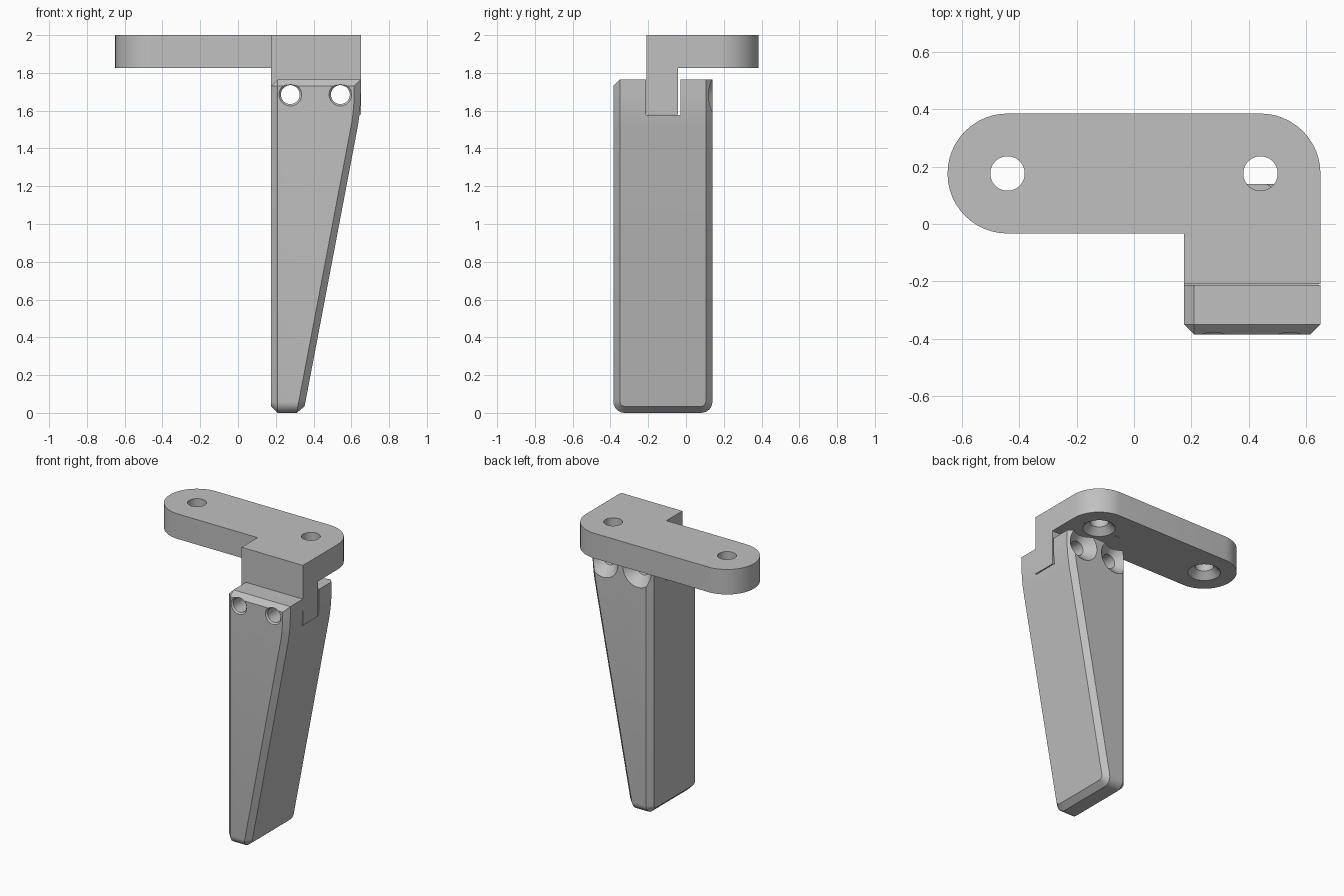
import bpy
import bmesh
from math import radians, sin, cos
from mathutils import Matrix, Vector

cube = bpy.data.objects.get("Cube")
if cube:
    bpy.data.objects.remove(cube, do_unlink=True)

grey = bpy.data.materials.new("light grey")
grey.use_nodes = True
grey.diffuse_color = (0.53, 0.53, 0.53, 1)
grey.node_tree.nodes["Principled BSDF"].inputs["Base Color"].default_value = (0.53, 0.53, 0.53, 1)

TOP, PLATE_BOTTOM = 2.0, 1.825
LEG_TOP, SLOT_FLOOR = 1.765, 1.58
LEFT, RIGHT = 0.175, 0.65
FRONT, BACK = -0.385, 0.14
CHAMFER = 0.035


def make_object(name, bm):
    bmesh.ops.recalc_face_normals(bm, faces=bm.faces)
    mesh = bpy.data.meshes.new(name)
    bm.to_mesh(mesh)
    bm.free()
    mesh.materials.append(grey)
    obj = bpy.data.objects.new(name, mesh)
    bpy.context.collection.objects.link(obj)
    return obj


def prism(points, direction):
    """Extrude a closed outline along a direction."""
    bm = bmesh.new()
    face = bm.faces.new([bm.verts.new(p) for p in points])
    result = bmesh.ops.extrude_face_region(bm, geom=[face])
    verts = [v for v in result["geom"] if isinstance(v, bmesh.types.BMVert)]
    bmesh.ops.translate(bm, verts=verts, vec=direction)
    bmesh.ops.recalc_face_normals(bm, faces=bm.faces)
    return bm


def box(name, lo, hi):
    outline = [(lo[0], lo[1], lo[2]), (hi[0], lo[1], lo[2]),
               (hi[0], hi[1], lo[2]), (lo[0], hi[1], lo[2])]
    return make_object(name, prism(outline, (0, 0, hi[2] - lo[2])))


def round_cutter(profile, origin, axis, sides=48):
    """Turned solid from (distance, radius) pairs along an axis."""
    bm = bmesh.new()
    rings = []
    for d, r in profile:
        rings.append([bm.verts.new((r * cos(radians(360 * i / sides)),
                                    r * sin(radians(360 * i / sides)), d))
                      for i in range(sides)])
    for a, b in zip(rings, rings[1:]):
        for i in range(sides):
            j = (i + 1) % sides
            bm.faces.new((a[i], a[j], b[j], b[i]))
    bm.faces.new(rings[0])
    bm.faces.new(rings[-1])
    turn = Vector((0, 0, 1)).rotation_difference(Vector(axis)).to_matrix().to_4x4()
    bm.transform(Matrix.Translation(origin) @ turn)
    return make_object("cutter", bm)


def combine(obj, other, operation):
    mod = obj.modifiers.new("combine", "BOOLEAN")
    mod.operation = operation
    mod.solver = "EXACT"
    mod.object = other
    bpy.context.view_layer.objects.active = obj
    bpy.ops.object.modifier_apply(modifier=mod.name)
    bpy.data.objects.remove(other, do_unlink=True)


def arc(cx, cy, r, start, end, steps):
    angles = [radians(start + (end - start) * i / steps) for i in range(steps + 1)]
    return [(cx + r * cos(a), cy + r * sin(a), PLATE_BOTTOM) for a in angles]


# Bracket: rounded mounting plate with a side arm and a downward tongue
R, MID = 0.209, 0.176
outline = [(LEFT, -0.21, PLATE_BOTTOM), (RIGHT, -0.21, PLATE_BOTTOM)]
outline += arc(RIGHT - R, MID, R, 0, 90, 12)
outline += arc(-RIGHT + R, MID, R, 90, 270, 24)
outline.append((LEFT, MID - R, PLATE_BOTTOM))
bracket = make_object("mounting_bracket", prism(outline, (0, 0, TOP - PLATE_BOTTOM)))
tongue = box("tongue", (LEFT, -0.21, SLOT_FLOOR), (RIGHT, -0.042, 1.9))
combine(bracket, tongue, "UNION")

# Countersunk mounting holes, wide at the underside
for x in (-RIGHT + R, RIGHT - R):
    sink = [(-0.02, 0.125), (0.045, 0.06), (0.3, 0.06)]
    combine(bracket, round_cutter(sink, (x, MID, PLATE_BOTTOM), (0, 0, 1)), "DIFFERENCE")

# Leg: tapered block with a softened bend in its sloping side
foot, bend, shoulder = Vector((0.346, 0)), Vector((RIGHT, 1.6)), Vector((RIGHT, 1.7))
before = bend + (foot - bend).normalized() * 0.1
soft = []
for i in range(7):
    t = i / 6
    soft.append(before * (1 - t) ** 2 + bend * 2 * t * (1 - t) + shoulder * t * t)
side = [Vector((LEFT, 0)), foot] + soft + [Vector((RIGHT, LEG_TOP)), Vector((LEFT, LEG_TOP))]
bm = prism([(p.x, FRONT, p.y) for p in side], (0, BACK - FRONT, 0))

# Round the two bottom corners
corners = [e for e in bm.edges
           if all(v.co.z < 0.001 for v in e.verts)
           and abs(e.verts[0].co.y - e.verts[1].co.y) < 0.001]
bmesh.ops.bevel(bm, geom=corners, offset=0.06, segments=6, profile=0.5, affect="EDGES")
bm.normal_update()


def is_side(face):
    return abs(face.normal.x) > 0.9


# Chamfer around both side faces and along the top front edge
chamfered = []
for e in bm.edges:
    centre = (e.verts[0].co + e.verts[1].co) / 2
    on_top = all(v.co.z > LEG_TOP - 0.001 for v in e.verts)
    if on_top:
        if centre.x < LEFT + 0.01 or centre.y < FRONT + 0.01:
            chamfered.append(e)
    elif sum(is_side(f) for f in e.link_faces) == 1:
        chamfered.append(e)
bmesh.ops.bevel(bm, geom=chamfered, offset=CHAMFER, segments=1, affect="EDGES")
leg = make_object("tapered_leg", bm)

# Slot that takes the tongue
slot = box("slot_cutter", (0, -0.212, SLOT_FLOOR - 0.002), (1, -0.03, 2))
combine(leg, slot, "DIFFERENCE")

# Two cross bolt holes, eased at the front and deeply countersunk at the back
length = BACK - FRONT
bore = [(-0.02, 0.08), (0.01, 0.05), (length - 0.063, 0.05), (length + 0.03, 0.143)]
for x in (0.277, 0.542):
    for part in (leg, bracket):
        combine(part, round_cutter(bore, (x, FRONT, 1.685), (0, 1, 0)), "DIFFERENCE")

# Smooth rounds, sharp corners
for obj in (bracket, leg):
    bpy.ops.object.select_all(action="DESELECT")
    obj.select_set(True)
    bpy.context.view_layer.objects.active = obj
    bpy.ops.object.shade_smooth_by_angle(angle=radians(25))
